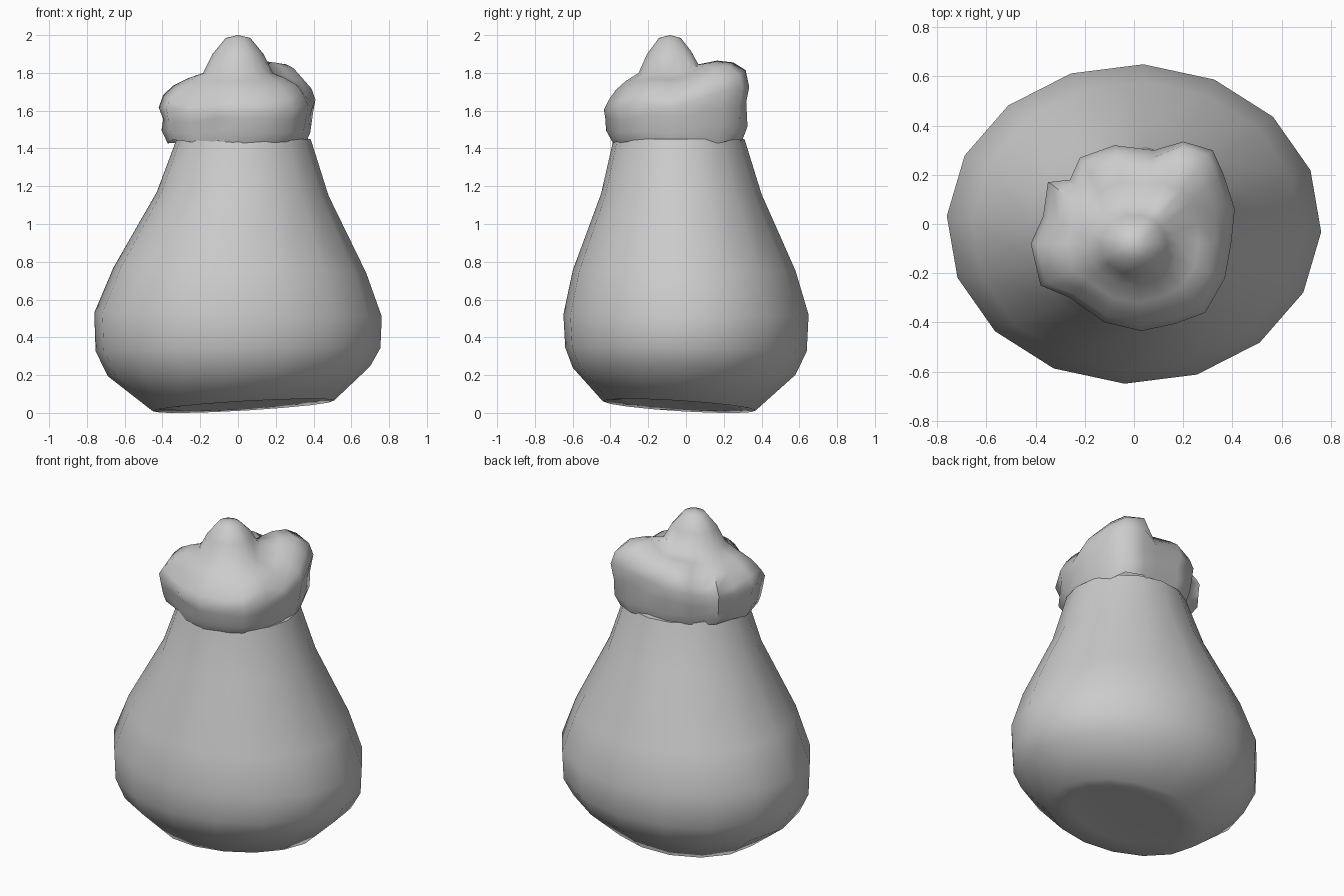
import bpy, bmesh, math, random

if "Cube" in bpy.data.objects:
    bpy.data.objects.remove(bpy.data.objects["Cube"])
random.seed(4)


def loft(name, rings, start=None, end=None, angle=60):
    """Skin equal-length rings, optionally closing each end with a centre point."""
    bm = bmesh.new()
    rows = [[bm.verts.new(p) for p in ring] for ring in rings]
    n = len(rows[0])
    for a, b in zip(rows, rows[1:]):
        for i in range(n):
            j = (i + 1) % n
            bm.faces.new((a[i], a[j], b[j], b[i]))
    for tip, row in ((start, rows[0]), (end, rows[-1])):
        if tip:
            c = bm.verts.new(tip)
            for i in range(n):
                bm.faces.new((row[i], row[(i + 1) % n], c))
    bmesh.ops.recalc_face_normals(bm, faces=bm.faces)
    mesh = bpy.data.meshes.new(name)
    bm.to_mesh(mesh)
    bm.free()
    obj = bpy.data.objects.new(name, mesh)
    bpy.context.collection.objects.link(obj)
    bpy.context.view_layer.objects.active = obj
    obj.select_set(True)
    bpy.ops.object.shade_smooth_by_angle(angle=math.radians(angle))
    obj.select_set(False)
    return obj


# Sack body: centre x, centre y, half width, half depth, height, x tilt, y tilt
profile = [
    (0.03, -0.03, 0.34, 0.29, 0.045, 0.025, -0.025),
    (0.03, -0.035, 0.48, 0.405, 0.037, 0.028, -0.025),
    (0.005, -0.01, 0.695, 0.59, 0.22, 0.025, -0.02),
    (0.0, 0.0, 0.755, 0.64, 0.335, 0.008, -0.01),
    (0.0, 0.0, 0.762, 0.65, 0.52, -0.01, 0.0),
    (0.01, -0.01, 0.67, 0.59, 0.755, -0.015, 0.0),
    (0.025, -0.025, 0.455, 0.425, 1.16, -0.01, 0.0),
    (0.03, -0.037, 0.355, 0.347, 1.45, 0.0, 0.0),
]
SIDES = 16
body = []
for cx, cy, rx, ry, z, tx, ty in profile:
    ring = []
    for i in range(SIDES):
        a = math.tau * i / SIDES - 0.05
        c, s = math.cos(a), math.sin(a)
        ring.append((cx + rx * c, cy + ry * s, z + tx * c + ty * s))
    body.append(ring)
loft("sack_body", body, (0.03, -0.03, 0.05), (0.03, -0.04, 1.46))

# Gathered top: plan outline with the shoulder height of each fold
outline = [
    (0.03, -0.435, 1.66), (0.17, -0.405, 1.66), (0.29, -0.36, 1.67),
    (0.37, -0.22, 1.70), (0.395, -0.08, 1.68), (0.41, 0.06, 1.72),
    (0.365, 0.20, 1.80), (0.32, 0.30, 1.82), (0.20, 0.335, 1.83),
    (0.08, 0.30, 1.75), (-0.08, 0.32, 1.76), (-0.22, 0.27, 1.72),
    (-0.26, 0.18, 1.68), (-0.35, 0.17, 1.70), (-0.37, 0.03, 1.66),
    (-0.42, -0.08, 1.69), (-0.38, -0.25, 1.67), (-0.26, -0.30, 1.64),
    (-0.12, -0.40, 1.66),
]
PX, PY = 0.0, -0.085
MX, MY = 0.0, -0.04
cloth = []

# Puffed outer skirt of the cloth
for k, t in ((0.89, 0.0), (0.955, 0.22), (0.965, 0.5), (1.0, 0.75), (0.93, 0.95)):
    ring = []
    for i, (x, y, s) in enumerate(outline):
        w = k + random.uniform(-0.025, 0.02) * (k < 1)
        z = 1.437 + (s - 1.437) * t + random.uniform(-0.012, 0.012)
        ring.append((MX + (x - MX) * w, MY + (y - MY) * w, z))
    cloth.append(ring)

# Shoulders rolling in to the central peak
for t, base, lift in ((0.25, 1.66, 0.025), (0.62, 1.72, 0.035)):
    ring = []
    for x, y, s in outline:
        a = math.atan2(y - PY, x - PX)
        bx, by = PX + 0.20 * math.cos(a), PY + 0.18 * math.sin(a)
        k = 0.93
        ox, oy = MX + (x - MX) * k, MY + (y - MY) * k
        ring.append((ox + (bx - ox) * t, oy + (by - oy) * t,
                     s + (max(1.76, s) - s) * t + lift))
    cloth.append(ring)
for r, z, bulge in ((0.185, 1.80, 0.5), (0.135, 1.90, 0.2), (0.065, 1.985, 0.0)):
    ring = []
    for x, y, s in outline:
        a = math.atan2(y - PY, x - PX)
        ring.append((PX + r * math.cos(a), PY + r * 0.9 * math.sin(a),
                     z + bulge * max(0, s - 1.74)))
    cloth.append(ring)
loft("gathered_cloth_top", cloth, None, (PX, PY, 2.0), 75)
